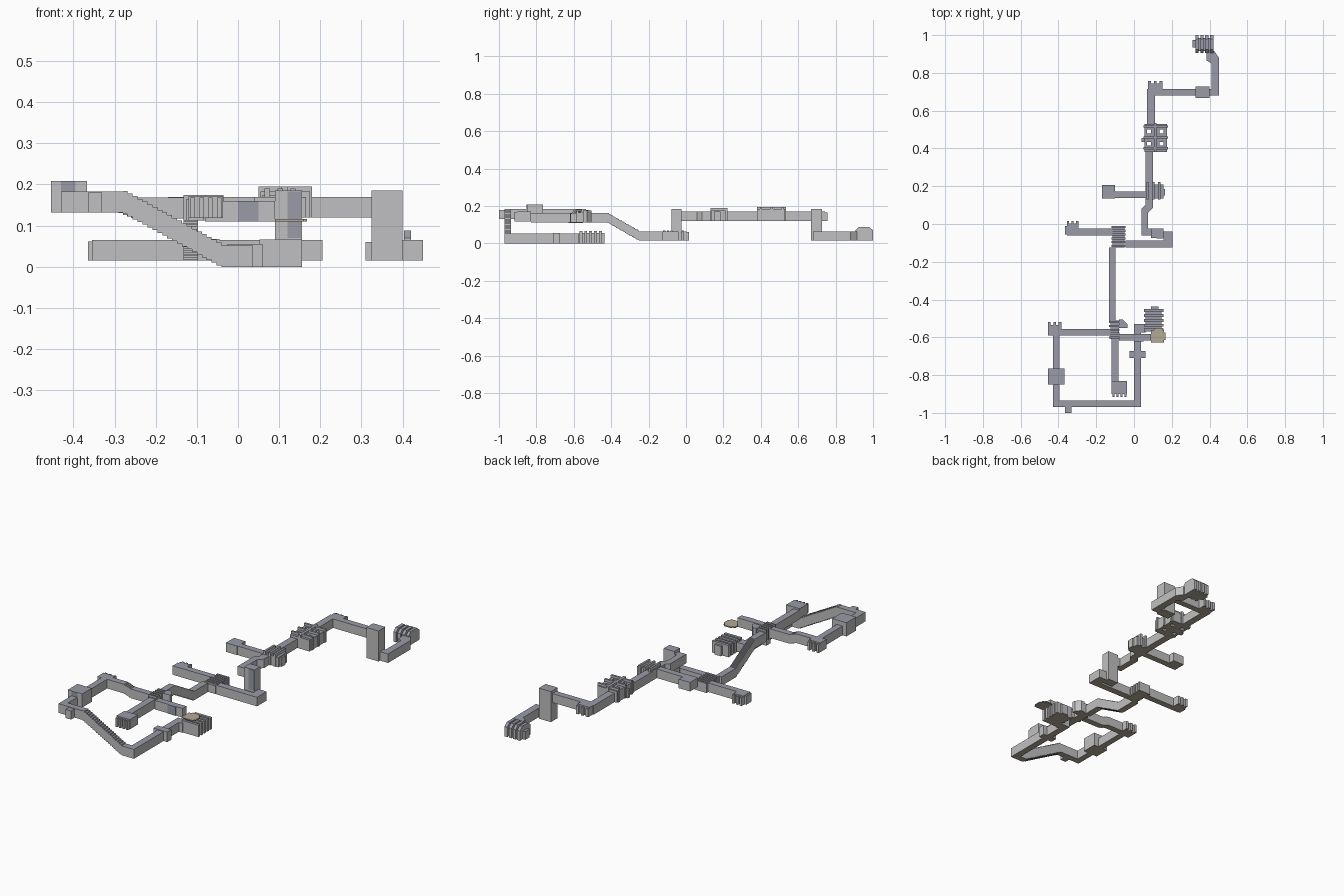
import bpy, bmesh
from mathutils import Vector


def mat(name, rgb):
    m = bpy.data.materials.new(name)
    m.diffuse_color = (*rgb, 1)
    return m


WALL = mat("wall_grey", (0.53, 0.53, 0.54))
CEIL = mat("ceiling_slate", (0.32, 0.33, 0.39))
FLOOR = mat("floor_tan", (0.45, 0.40, 0.31))


def extrude(name, pts, vec, only=None):
    """Extrude a planar outline; sides are wall, top is ceiling, bottom is floor."""
    bm = bmesh.new()
    f = bm.faces.new([bm.verts.new(p) for p in pts])
    r = bmesh.ops.extrude_face_region(bm, geom=[f])
    for v in r["geom"]:
        if isinstance(v, bmesh.types.BMVert):
            v.co += Vector(vec)
    bmesh.ops.recalc_face_normals(bm, faces=bm.faces)
    bm.normal_update()
    for f in bm.faces:
        f.material_index = 1 if f.normal.z > 0.3 else 2 if f.normal.z < -0.3 else 0
    me = bpy.data.meshes.new(name)
    bm.to_mesh(me)
    bm.free()
    for m in ([only] * 3 if only else [WALL, CEIL, FLOOR]):
        me.materials.append(m)
    ob = bpy.data.objects.new(name, me)
    bpy.context.collection.objects.link(ob)
    return ob


def prism(name, xy, z0, z1, only=None):
    return extrude(name, [(x, y, z0) for x, y in xy], (0, 0, z1 - z0), only)


def box(name, x0, x1, y0, y1, z0, z1, only=None):
    return prism(name, [(x0, y0), (x1, y0), (x1, y1), (x0, y1)], z0, z1, only)


def stairs(name, axis, s0, s1, w0, w1, z0, z1, h, n):
    """Stepped tunnel from floor height z0 at s0 to z1 at s1."""
    prof = []
    for i in range(n):
        z = z0 + (z1 - z0) * (i + 0.5) / n
        prof += [(s0 + (s1 - s0) * i / n, z), (s0 + (s1 - s0) * (i + 1) / n, z)]
    loop = prof + [(s, z + h) for s, z in reversed(prof)]
    if axis == "x":
        return extrude(name, [(s, w0, z) for s, z in loop], (0, w1 - w0, 0))
    return extrude(name, [(w0, s, z) for s, z in loop], (w1 - w0, 0, 0))


def slabs(name, axis, s0, s1, w0, w1, z0, z1, n, fill=0.5):
    """Row of n parallel ribs between s0 and s1."""
    pitch = (s1 - s0) / (n - 1 + fill)
    for i in range(n):
        a, b = s0 + i * pitch, s0 + (i + fill) * pitch
        if axis == "x":
            box(name, a, b, w0, w1, z0, z1)
        else:
            box(name, w0, w1, a, b, z0, z1)


# --- North end: ribbed chamber, low passage, lift shaft
box("north_chamber", 0.325, 0.42, 0.915, 0.985, 0.015, 0.065)
for i in range(4):
    x = 0.325 + i * 0.026
    extrude("north_chamber_rib", [(x, 0.905, 0.015), (x, 1.0, 0.015), (x, 1.0, 0.07),
            (x, 0.98, 0.088), (x, 0.925, 0.088), (x, 0.905, 0.07)], (0.017, 0, 0))
box("north_alcove", 0.31, 0.325, 0.935, 0.975, 0.015, 0.06)
prism("north_bend", [(0.41, 0.85), (0.45, 0.85), (0.45, 0.88), (0.425, 0.915),
                     (0.385, 0.915), (0.385, 0.865)], 0.015, 0.065)
box("north_low_passage", 0.41, 0.45, 0.68, 0.85, 0.015, 0.065)
box("north_low_link", 0.40, 0.41, 0.68, 0.715, 0.015, 0.065)
box("north_shaft", 0.325, 0.40, 0.667, 0.727, 0.015, 0.185)

# --- Upper passage, corner room and pillared hall
box("upper_cross_passage", 0.11, 0.325, 0.68, 0.715, 0.12, 0.17)
box("corner_room", 0.075, 0.15, 0.715, 0.743, 0.12, 0.17)
slabs("corner_niche", "x", 0.075, 0.15, 0.743, 0.756, 0.12, 0.165, 3)
box("upper_passage_north", 0.07, 0.11, 0.53, 0.715, 0.12, 0.17)
for x0, x1 in ((0.055, 0.07), (0.09, 0.135), (0.155, 0.175)):
    box("pillared_hall_aisle", x0, x1, 0.38, 0.53, 0.12, 0.183)
for x0, x1 in ((0.07, 0.09), (0.135, 0.155)):
    for y0, y1 in ((0.38, 0.415), (0.435, 0.48), (0.50, 0.53)):
        box("pillared_hall_bay", x0, x1, y0, y1, 0.12, 0.183)
box("hall_vault", 0.105, 0.12, 0.38, 0.535, 0.12, 0.195)
for y in (0.395, 0.452, 0.51):
    box("hall_vault", 0.05, 0.18, y, y + 0.012, 0.12, 0.195)
box("hall_alcove", 0.04, 0.055, 0.435, 0.455, 0.12, 0.165)

# --- Middle room with west wing
box("upper_passage_middle", 0.06, 0.10, 0.21, 0.38, 0.12, 0.17)
box("middle_room", 0.06, 0.155, 0.135, 0.21, 0.12, 0.175)
slabs("middle_room_rib", "x", 0.065, 0.14, 0.13, 0.222, 0.12, 0.19, 3, 0.4)
box("middle_alcove", 0.155, 0.165, 0.15, 0.185, 0.12, 0.17)
box("west_passage", -0.10, 0.06, 0.137, 0.172, 0.12, 0.17)
box("west_room", -0.17, -0.10, 0.135, 0.207, 0.12, 0.17)
box("upper_passage_south", 0.06, 0.10, 0.10, 0.135, 0.12, 0.17)
prism("upper_passage_jog", [(0.04, 0.06), (0.075, 0.06), (0.10, 0.085), (0.10, 0.10),
                            (0.06, 0.10), (0.04, 0.08)], 0.12, 0.17)
box("upper_passage_end", 0.04, 0.075, -0.06, 0.06, 0.12, 0.17)
box("shaft_link", 0.075, 0.09, -0.06, -0.025, 0.12, 0.17)

# --- Central shaft and lower cross passages
box("central_shaft", 0.09, 0.155, -0.075, -0.025, 0.015, 0.185)
box("shaft_panel", 0.12, 0.153, -0.078, -0.075, 0.07, 0.183, CEIL)
box("lower_corner", 0.155, 0.205, -0.125, -0.04, 0.015, 0.065)
box("lower_passage_east", -0.045, 0.155, -0.125, -0.087, 0.015, 0.065)
box("junction_room", -0.115, -0.05, -0.125, -0.015, 0.015, 0.06)
slabs("junction_rib", "y", -0.122, -0.01, -0.12, -0.045, 0.015, 0.068, 6, 0.55)
box("lower_passage_west", -0.295, -0.115, -0.06, -0.025, 0.015, 0.065)
box("lower_west_room", -0.355, -0.295, -0.06, 0.002, 0.015, 0.065)
slabs("lower_west_niche", "x", -0.355, -0.295, 0.002, 0.016, 0.015, 0.062, 3)
box("lower_west_alcove", -0.365, -0.355, -0.055, -0.01, 0.015, 0.062)

# --- Long stair passage to the south hub
box("long_passage_low", -0.133, -0.097, -0.25, -0.125, 0.015, 0.065)
stairs("long_stairs", "y", -0.42, -0.25, -0.133, -0.097, 0.112, 0.015, 0.052, 22)
box("long_passage_high", -0.133, -0.097, -0.52, -0.42, 0.112, 0.163)
box("hub_room", -0.125, -0.08, -0.61, -0.51, 0.113, 0.165)
slabs("hub_rib", "y", -0.605, -0.515, -0.132, -0.078, 0.113, 0.175, 5, 0.45)
prism("hub_annex", [(-0.08, -0.55), (-0.035, -0.55), (-0.035, -0.53), (-0.06, -0.505),
                    (-0.08, -0.505)], 0.113, 0.175)
box("hub_south_passage", -0.12, -0.083, -0.83, -0.61, 0.113, 0.163)
box("south_room", -0.12, -0.037, -0.90, -0.83, 0.118, 0.172)
slabs("south_room_niche", "x", -0.115, -0.04, -0.916, -0.90, 0.118, 0.168, 4)

# --- Roofless east room
box("hub_east_passage", -0.08, 0.09, -0.618, -0.583, 0.11, 0.16)
box("east_passage_panel", 0.0, 0.05, -0.621, -0.618, 0.11, 0.16, CEIL)
box("open_room_floor", 0.09, 0.16, -0.628, -0.56, 0.11, 0.116, FLOOR)
box("open_room_niche", 0.105, 0.15, -0.56, -0.55, 0.11, 0.116, FLOOR)
box("open_room_niche", 0.16, 0.168, -0.615, -0.575, 0.11, 0.116, FLOOR)

# --- Western loop
stairs("hub_west_ramp", "x", -0.29, -0.25, -0.59, -0.555, 0.132, 0.117, 0.051, 4)
box("hub_west_passage", -0.25, -0.125, -0.59, -0.555, 0.117, 0.168)
box("loop_north_passage", -0.385, -0.29, -0.59, -0.555, 0.132, 0.183)
box("loop_corner_room", -0.455, -0.385, -0.59, -0.535, 0.132, 0.183)
slabs("loop_corner_niche", "x", -0.455, -0.385, -0.535, -0.52, 0.132, 0.178, 3)
box("loop_west_passage", -0.43, -0.395, -0.97, -0.59, 0.132, 0.183)
box("loop_west_room", -0.455, -0.367, -0.85, -0.765, 0.132, 0.208)
box("loop_room_panel", -0.43, -0.395, -0.853, -0.85, 0.183, 0.208, CEIL)
box("loop_south_passage", -0.395, -0.28, -0.97, -0.935, 0.132, 0.183)
box("loop_south_alcove", -0.365, -0.33, -1.0, -0.97, 0.132, 0.18)
stairs("loop_stairs", "x", -0.28, -0.04, -0.97, -0.935, 0.132, 0.0, 0.056, 20)
box("loop_low_passage", -0.04, 0.037, -0.97, -0.935, 0.0, 0.052)
box("loop_east_passage", 0.0, 0.037, -0.935, -0.53, 0.0, 0.052)
box("loop_east_bay", -0.025, 0.06, -0.71, -0.673, 0.0, 0.056)

# --- Low ribbed chamber
box("low_chamber_link", 0.037, 0.06, -0.575, -0.53, 0.0, 0.052)
box("low_chamber", 0.06, 0.145, -0.57, -0.45, 0.0, 0.056)
slabs("low_chamber_rib", "y", -0.57, -0.45, 0.052, 0.155, 0.0, 0.066, 5, 0.6)
box("low_chamber_niche", 0.09, 0.13, -0.45, -0.437, 0.0, 0.056)
